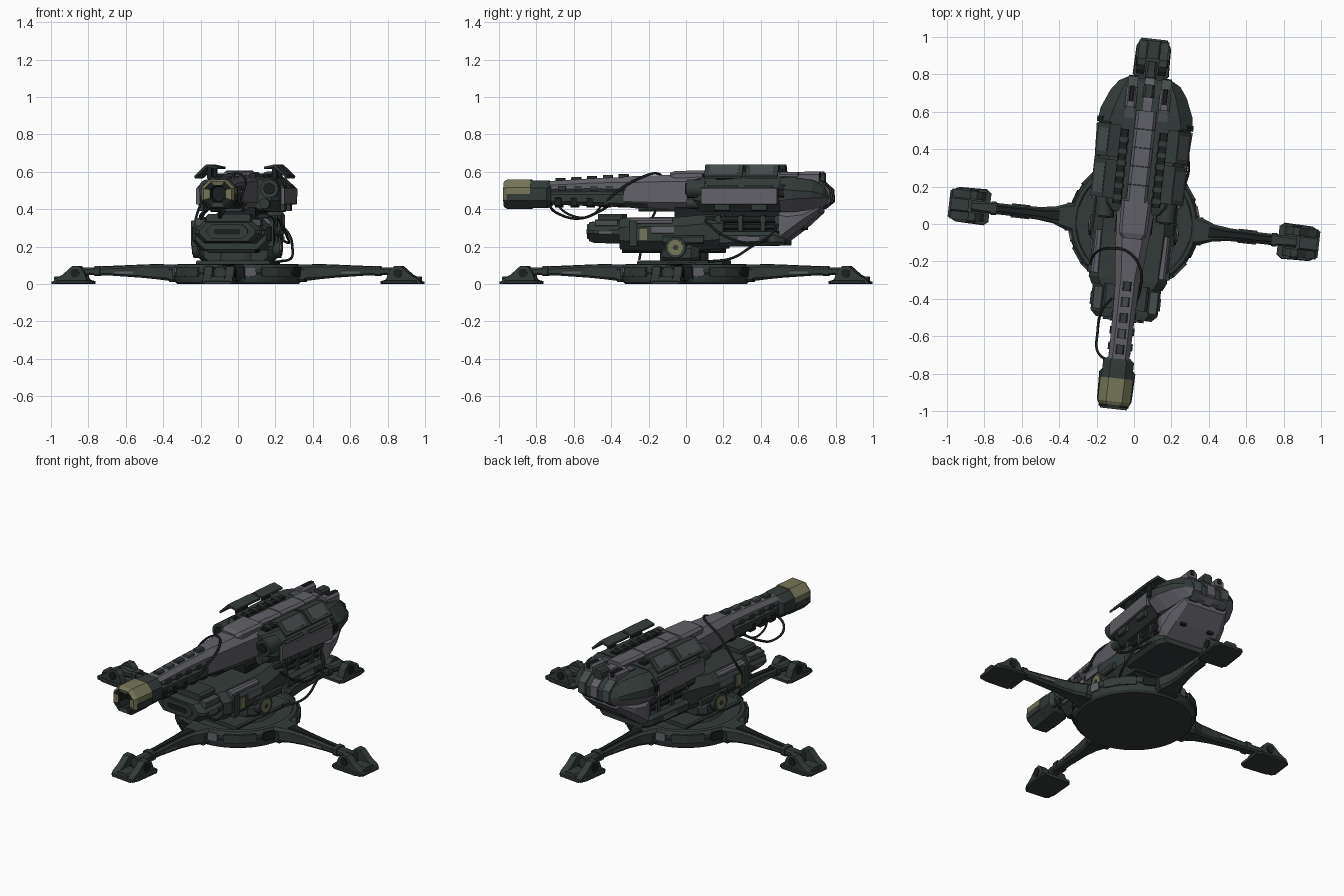
import bpy, bmesh, math
from mathutils import Matrix, Vector

def mat(name, r, g, b):
    m = bpy.data.materials.new(name)
    m.diffuse_color = (r, g, b, 1)
    return m

GREEN = mat("dark_green", .032, .044, .041)
GREY = mat("blue_grey", .118, .118, .138)
OLIVE = mat("olive", .18, .18, .10)
BLACK = mat("near_black", .011, .014, .014)
SLATE = mat("slate", .062, .074, .075)
TURN = Matrix.Rotation(math.radians(-6.4), 4, 'Z')   # whole model is turned slightly

def finish(name, bm, mats, rule=None, M=None, smooth=False):
    mats = mats if isinstance(mats, list) else [mats]
    bmesh.ops.recalc_face_normals(bm, faces=bm.faces[:])
    if rule:
        for f in bm.faces:
            f.material_index = rule(f.calc_center_median(), f.normal)
    bm.transform(TURN @ (M or Matrix()))
    me = bpy.data.meshes.new(name)
    bm.to_mesh(me)
    bm.free()
    for m in mats:
        me.materials.append(m)
    ob = bpy.data.objects.new(name, me)
    bpy.context.collection.objects.link(ob)
    if smooth:
        bpy.context.view_layer.objects.active = ob
        ob.select_set(True)
        bpy.ops.object.shade_smooth_by_angle(angle=math.radians(30))
        ob.select_set(False)
    return ob

def skin(bm, rings):
    for a, b in zip(rings, rings[1:]):
        n = len(a)
        for i in range(n):
            bm.faces.new((a[i], a[(i + 1) % n], b[(i + 1) % n], b[i]))
    bm.faces.new(rings[0])
    bm.faces.new(rings[-1])

def loft(name, stations, mats, cx=0, rule=None, M=None):
    """Eight-sided hull along y; station = (y, half width, z low, z high, chamfer)."""
    bm = bmesh.new()
    rings = []
    for y, w, lo, hi, c in stations:
        pts = [(-w, lo + c), (-w + c, lo), (w - c, lo), (w, lo + c),
               (w, hi - c), (w - c, hi), (-w + c, hi), (-w, hi - c)]
        rings.append([bm.verts.new((cx + x, y, z)) for x, z in pts])
    skin(bm, rings)
    return finish(name, bm, mats, rule, M)

def box(name, x, y, z, mats, c=.006, M=None):
    return loft(name, [(y[0], (x[1] - x[0]) / 2, z[0], z[1], c), (y[1], (x[1] - x[0]) / 2, z[0], z[1], c)],
                mats, (x[0] + x[1]) / 2, M=M)

def prism(name, pts, axis, lo, hi, mats, M=None, inset=0):
    """Extrude a (y,z) profile along x or an (x,z) profile along y."""
    bm = bmesh.new()
    put = (lambda p, t: (t, p[0], p[1])) if axis == 'x' else (lambda p, t: (p[0], t, p[1]))
    skin(bm, [[bm.verts.new(put(p, t)) for p in pts] for t in (lo, hi)])
    return finish(name, bm, mats, M=M)

def cyl(name, p, r, length, axis, mats, seg=20, r2=None, M=None):
    bm = bmesh.new()
    bmesh.ops.create_cone(bm, cap_ends=True, segments=seg, radius1=r, radius2=r if r2 is None else r2, depth=length)
    rot = {'x': Matrix.Rotation(math.pi / 2, 4, 'Y'), 'y': Matrix.Rotation(math.pi / 2, 4, 'X'), 'z': Matrix()}[axis]
    bm.transform(Matrix.Translation(p) @ rot)
    return finish(name, bm, mats, M=M, smooth=True)

def lathe(name, prof, mats, seg=48):
    bm = bmesh.new()
    rings = [[bm.verts.new((r * math.cos(2 * math.pi * i / seg), r * math.sin(2 * math.pi * i / seg), z))
              for i in range(seg)] for r, z in prof]
    skin(bm, rings)
    return finish(name, bm, mats, smooth=True)

def cable(name, pts, r=.007):
    cu = bpy.data.curves.new(name, 'CURVE')
    cu.dimensions, cu.bevel_depth, cu.bevel_resolution, cu.resolution_u = '3D', r, 2, 8
    s = cu.splines.new('BEZIER')
    s.bezier_points.add(len(pts) - 1)
    for b, p in zip(s.bezier_points, pts):
        b.co, b.handle_left_type, b.handle_right_type = p, 'AUTO', 'AUTO'
    cu.materials.append(BLACK)
    bpy.context.collection.objects.link(bpy.data.objects.new(name, cu))

# round base
lathe("base_disc", [(.325, 0), (.338, .012), (.345, .04), (.345, .085), (.332, .104), (.312, .108),
                    (.306, .1), (.22, .1), (.212, .112), (.1, .112)], GREEN)
lathe("base_rim_groove", [(.346, .05), (.348, .054), (.348, .06), (.346, .064)], BLACK)

# four legs with feet, and panels round the disc
foot = [(.775, 0), (.775, .012), (.805, .025), (.825, .075), (.85, .097), (.885, .095), (.935, .05), (.975, .028), (.985, .012), (.985, 0)]
for k in range(4):
    R = Matrix.Rotation(k * math.pi / 2, 4, 'Z')
    loft("leg", [(.3, .085, .015, .105, .02), (.37, .068, .018, .105, .015), (.43, .045, .025, .103, .012),
                 (.52, .034, .034, .1, .01), (.68, .03, .045, .092, .01), (.8, .03, .048, .088, .01),
                 (.875, .03, .03, .09, .015)], GREEN, M=R)
    box("leg_socket", (-.075, .075), (.3, .365), (.01, .09), GREEN, .015, R)
    loft("leg_top_plate", [(.4, .028, .09, .108, .003), (.5, .018, .09, .105, .003), (.76, .015, .08, .094, .003)], BLACK, M=R)
    box("leg_collar", (-.036, .036), (.74, .77), (.042, .096), GREEN, .01, R)
    loft("foot_pad", [(.775, .075, 0, .016, .004), (.8, .097, 0, .02, .005), (.95, .093, 0, .02, .005), (.995, .07, 0, .014, .004)], GREEN, M=R)
    for s in (-1, 1):
        prism("foot_lobe", foot, 'x', s * .036, s * .08, GREEN, R)
        cyl("foot_pin", (s * .078, .868, .058), .024, .016, 'x', BLACK, 14, M=R)
        box("leg_side_patch", (s * .0335 - .004, s * .0335 + .004), (.56, .66), (.056, .072), GREY, .001, R)
    box("foot_toe", (-.04, .04), (.89, .985), (.01, .04), GREEN, .01, R)
    for a, w, m in ((.3, .03, GREY), (-.32, .04, BLACK), (.62, .05, GREEN), (-.68, .05, GREEN)):
        box("disc_panel", (-w, w), (.3, .352), (.04, .092), m, .008, R @ Matrix.Rotation(a, 4, 'Z'))

# turntable and yoke
box("turntable_plate", (-.2, .2), (-.24, .22), (.1, .125), GREEN, .008)
cyl("turntable", (0, -.01, .14), .13, .05, 'z', GREEN, 32)
loft("yoke", [(-.11, .17, .125, .2, .02), (-.06, .205, .12, .21, .02), (.05, .205, .12, .21, .02), (.09, .17, .13, .2, .02)], GREEN)

# lower cradle
loft("cradle_front", [(-.51, .15, .23, .33, .04), (-.48, .18, .22, .335, .05), (-.32, .185, .215, .34, .05)], [GREEN])
loft("cradle_middle", [(-.34, .19, .185, .35, .05), (-.3, .21, .18, .355, .05), (.0, .215, .18, .36, .05), (.1, .2, .18, .37, .05), (.22, .18, .19, .375, .05)], GREEN)
loft("cradle_rear", [(.2, .2, .2, .28, .02), (.5, .19, .205, .28, .02), (.55, .16, .205, .26, .02)], GREEN)
box("cradle_core", (-.1, .1), (.18, .54), (.26, .4), BLACK, .01)
box("cradle_mount", (-.1, .1), (-.05, .3), (.34, .41), BLACK, .01)
box("cradle_nose_plate", (-.11, .11), (-.522, -.48), (.24, .32), GREEN, .03)
box("cradle_nose_slot", (-.07, .07), (-.526, -.5), (.265, .295), BLACK, .008)
box("cradle_top_block", (-.12, .12), (-.46, -.33), (.33, .375), GREEN, .012)
box("cradle_belly", (-.13, .13), (-.33, .2), (.165, .2), BLACK, .01)
for s in (-1, 1):
    def sb(name, x0, x1, y, z, m, c=.004):
        box(name, (min(s * x0, s * x1), max(s * x0, s * x1)), y, z, m, c)
    sb("cradle_top_panel", .125, .175, (-.47, -.35), (.31, .345), SLATE)
    sb("cradle_front_stripe", .17, .189, (-.45, -.38), (.265, .285), GREY, .002)
    sb("cradle_side_rib", .19, .222, (-.28, -.24), (.2, .34), GREEN)
    sb("cradle_olive_patch", .2, .2185, (-.225, -.185), (.23, .3), OLIVE, .002)
    sb("cradle_grey_patch", .2, .22, (-.16, -.04), (.27, .31), GREY, .002)
    sb("cradle_grey_band", .15, .2, (-.28, -.05), (.315, .352), GREY, .012)
    sb("cradle_side_bar", .2, .225, (-.1, .12), (.215, .26), GREEN, .008)
    sb("rear_grey_patch", .19, .203, (.3, .42), (.225, .255), GREY, .002)
    cyl("trunnion_wheel", (s * .215, -.03, .195), .056, .04, 'x', GREEN, 24)
    cyl("trunnion_face", (s * .236, -.03, .195), .041, .009, 'x', OLIVE, 24)
    cyl("trunnion_hub", (s * .24, -.03, .195), .014, .009, 'x', GREEN, 8)
    for z, r in ((.305, .014), (.345, .018)):
        cyl("recoil_rod", (s * .155, .33, z), r, .42, 'y', BLACK, 12)
    for y in (.18, .3, .42, .5):
        sb("rod_clamp", .09, .178, (y, y + .025), (.28, .37), GREEN)

# barrel and muzzle
loft("muzzle", [(-.9, .035, .445, .52, .02), (-.97, .042, .437, .527, .024), (-.976, .075, .412, .548, .04), (-.955, .088, .4, .56, .045),
                (-.83, .088, .402, .56, .045)], [OLIVE, GREEN, BLACK], rule=lambda c, n: 2 if abs(c.x) < .05 and c.y < -.85 and (.43 < c.z < .53) else 1 if c.z < .445 else 0)
for s in (-1, 1):
    box("muzzle_lower_cheek", (s * .088 - .003, s * .088 + .003), (-.955, -.83), (.445, .482), GREEN, .001)
loft("muzzle_collar", [(-.835, .083, .405, .555, .04), (-.74, .083, .408, .553, .04), (-.72, .06, .42, .55, .03)], GREEN)
loft("barrel_lower", [(-.74, .052, .425, .5, .02), (-.3, .062, .41, .5, .02), (-.2, .07, .405, .5, .02)], GREEN)
loft("barrel_upper", [(-.74, .056, .485, .55, .022), (-.5, .06, .485, .565, .025), (-.28, .066, .48, .573, .028)], GREY)
loft("barrel_shroud", [(-.33, .064, .412, .574, .03), (-.26, .074, .404, .578, .035), (-.1, .088, .4, .583, .035), (.13, .105, .395, .59, .04)], GREY)
for i in range(5):
    y = -.7 + i * .085
    box("barrel_top_lug", (-.022, .022), (y, y + .05), (.54, .568 + i * .005), SLATE if i % 2 else GREEN)
    box("barrel_belly_rib", (-.058, .058), (y, y + .035), (.408, .47), BLACK, .012)
    for s in (-1, 1):
        box("barrel_side_patch", (s * .06 - .006, s * .06 + .006), (y + .02, y + .06), (.5, .525), GREEN, .002)
box("shroud_under_strip", (-.05, .05), (-.25, .1), (.388, .42), GREEN, .01)

# main housing
loft("housing", [(.06, .17, .4, .56, .05), (.1, .205, .388, .572, .055), (.2, .225, .384, .575, .06), (.53, .24, .384, .575, .06)], GREEN)
loft("receiver_cap", [(-.08, .06, .54, .595, .015), (-.05, .075, .54, .605, .015), (.12, .08, .54, .607, .015)], GREY)
for i, (a, b) in enumerate(((.12, .2), (.21, .3), (.31, .4), (.41, .5), (.51, .6))):
    box("spine_segment", (-.055, .055), (a, b + .008), (.56, .6 - .003 * (i % 2)), GREY, .014)
for s in (-1, 1):
    box("top_rail", (s * .105 - .022, s * .105 + .022), (.1, .5), (.565, .587), BLACK, .004)
    for i in range(6):
        box("rail_tooth", (s * .105 - .026, s * .105 + .026), (.12 + i * .062, .145 + i * .062), (.565, .592), GREEN, .004)
    cyl("front_pod", (s * .165, .075, .51), .05, .1, 'y', GREEN, 16)
    cyl("front_pod_lens", (s * .165, .022, .51), .03, .012, 'y', BLACK, 16)
    cyl("front_pod_small", (s * .14, .06, .43), .028, .08, 'y', GREEN, 12)
    loft("side_band", [(.12, .01, .425, .515, .004), (.53, .01, .425, .515, .004)], GREY, s * .212,
         M=Matrix.Translation((s * .004, 0, 0)) @ Matrix.Rotation(-s * .05, 4, 'Z') @ Matrix.Translation((s * .006, 0, 0)))
    for a, b in ((.14, .3), (.34, .5)):
        x = s * (.218 + .04 * (a - .1))
        box("side_cover", (x - .014, x + .014), (a, b), (.468, .53), GREEN, .01)
        box("side_lower_cover", (x - .012, x + .012), (a + .04, b - .04), (.39, .432), GREEN, .006)
    # raised tilted covers over the housing
    flap = [(.125, .627), (.185, .64), (.25, .577), (.246, .565), (.18, .626), (.125, .615)]
    for a, b in ((.125, .33), (.345, .52)):
        prism("top_flap", [(s * x, z) for x, z in flap], 'y', a, b, GREEN)
        prism("flap_panel", [(s * x, z) for x, z in ((.19, .638), (.24, .5895), (.236, .5855), (.186, .634))], 'y', a + .025, b - .025, SLATE)
        box("flap_post", (s * .175 - .012, s * .175 + .012), (a + .06, b - .06), (.56, .63), BLACK)

# rear hood
loft("rear_hood", [(.51, .235, .39, .565, .05), (.53, .254, .385, .57, .06), (.6, .247, .385, .57, .07),
                   (.7, .205, .4, .555, .06), (.755, .165, .415, .525, .045), (.78, .12, .43, .49, .025)],
     [GREEN, GREY], rule=lambda c, n: 1 if n.z < -.3 and c.y > .55 else 0)
loft("hood_lip", [(.525, .259, .44, .535, .03), (.555, .259, .44, .535, .03)], BLACK)
loft("rear_skirt", [(.52, .18, .22, .4, .03), (.56, .19, .24, .4, .04), (.64, .18, .3, .41, .04), (.73, .14, .38, .43, .02)],
     [GREY, GREEN], rule=lambda c, n: 1 if n.y < -.5 else 0)
for x in (-.09, 0, .09):
    prism("hood_rib", [(.56, .55), (.56, .578), (.66, .578), (.73, .555), (.785, .505), (.79, .44), (.74, .4), (.7, .4)],
          'x', x - .026, x + .026, GREY if x == 0 else SLATE)
    if x:
        box("hood_top_lug", (x - .03, x + .03), (.62, .73), (.53, .598), GREY, .012)
        box("hood_lug_slot", (x - .012, x + .012), (.65, .735), (.57, .602), BLACK, .003)
        box("skirt_slot", (x - .02, x + .02), (.6, .645), (.29, .34), BLACK, .004)
box("hood_tail_block", (-.03, .03), (.68, .75), (.54, .595), GREEN, .012)

# hanging cables
cable("muzzle_cable", [(-.02, -.73, .43), (-.12, -.73, .42), (-.19, -.69, .38), (-.195, -.58, .35), (-.17, -.46, .39), (-.12, -.4, .43)])
cable("barrel_cable", [(0, -.44, .43), (.03, -.36, .5), (.035, -.24, .57), (-.03, -.15, .59), (-.13, -.13, .54),
                       (-.21, -.16, .4), (-.23, -.22, .27), (-.19, -.25, .13)])
cable("side_cable", [(.21, .5, .34), (.27, .46, .27), (.29, .35, .2), (.285, .25, .14), (.22, .12, .12)])
cable("second_side_cable", [(.22, .1, .34), (.26, .2, .26), (.27, .34, .22), (.23, .46, .24)])
cable("belly_cable", [(-.08, -.7, .43), (-.1, -.62, .37), (-.09, -.52, .36), (-.06, -.44, .43)], .006)
